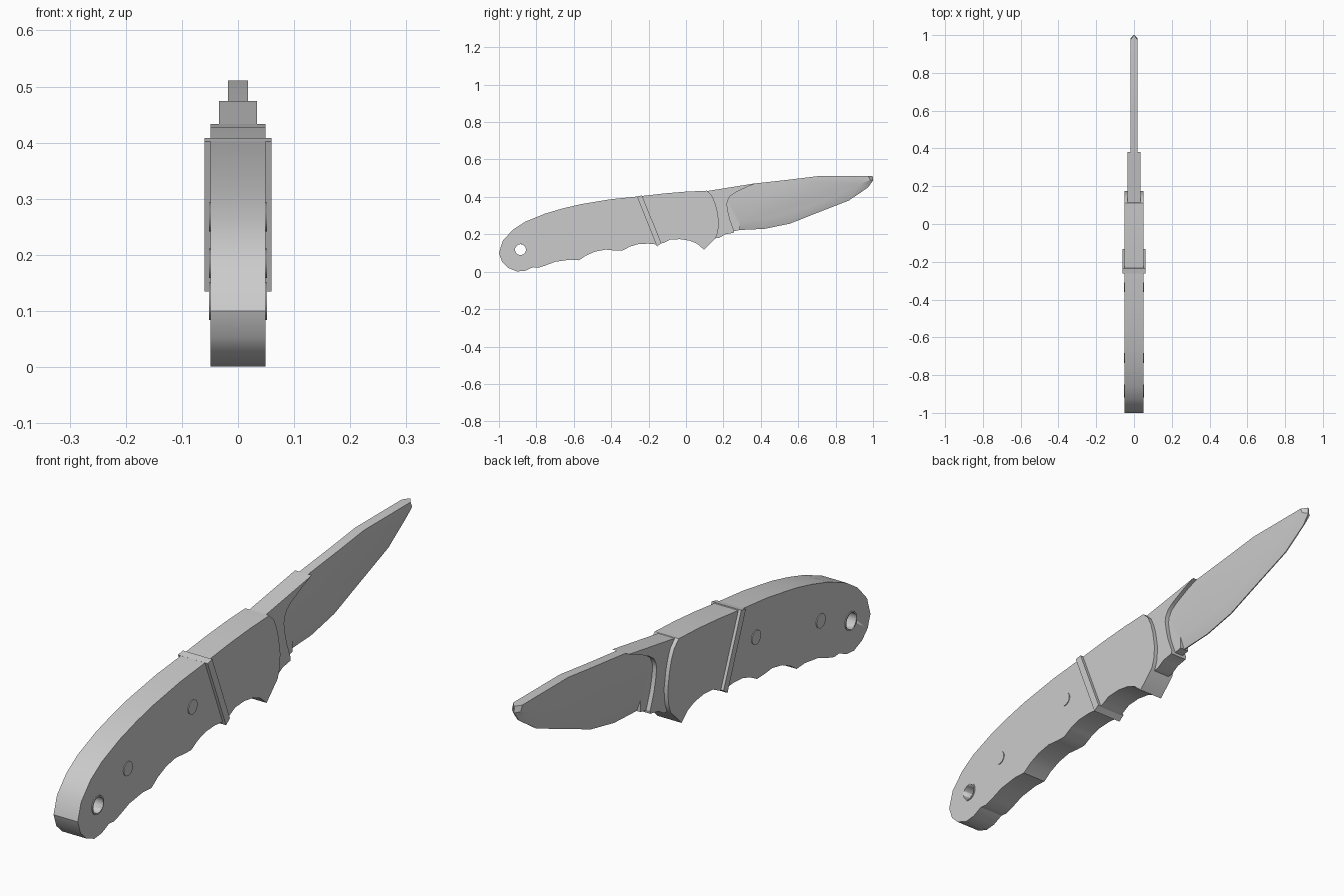
import bpy, bmesh, math
from mathutils import Matrix

cube = bpy.data.objects.get("Cube")
if cube:
    bpy.data.objects.remove(cube)

grey = bpy.data.materials.new("plain grey")
grey.use_nodes = True
colour = (0.6, 0.6, 0.6, 1)
grey.diffuse_color = colour
grey.node_tree.nodes["Principled BSDF"].inputs["Base Color"].default_value = colour


def finish(name, bm):
    """Turn a bmesh into a named object with smooth curves and sharp edges."""
    bmesh.ops.recalc_face_normals(bm, faces=bm.faces)
    mesh = bpy.data.meshes.new(name)
    bm.to_mesh(mesh)
    bm.free()
    mesh.materials.append(grey)
    obj = bpy.data.objects.new(name, mesh)
    bpy.context.collection.objects.link(obj)
    bpy.ops.object.select_all(action='DESELECT')
    obj.select_set(True)
    bpy.context.view_layer.objects.active = obj
    bpy.ops.object.shade_smooth_by_angle(angle=math.radians(30))
    return obj


def slab(name, outline, half):
    """Side profile of (y, z) points, extruded evenly to both sides."""
    bm = bmesh.new()
    face = bm.faces.new([bm.verts.new((-half, y, z)) for y, z in outline])
    out = bmesh.ops.extrude_face_region(bm, geom=[face])
    verts = [v for v in out["geom"] if isinstance(v, bmesh.types.BMVert)]
    bmesh.ops.translate(bm, verts=verts, vec=(2 * half, 0, 0))
    return finish(name, bm)


def pin(name, y, z, radius, half):
    """Cylinder running across the handle."""
    bm = bmesh.new()
    place = Matrix.Translation((0, y, z)) @ Matrix.Rotation(math.pi / 2, 4, 'Y')
    bmesh.ops.create_cone(bm, cap_ends=True, segments=32, radius1=radius,
                          radius2=radius, depth=2 * half, matrix=place)
    return finish(name, bm)


def cut(obj, cutter):
    mod = obj.modifiers.new("hole", 'BOOLEAN')
    mod.operation = 'DIFFERENCE'
    mod.solver = 'EXACT'
    mod.object = cutter
    bpy.context.view_layer.objects.active = obj
    bpy.ops.object.modifier_apply(modifier=mod.name)


# Rear grip with finger scallops
grip = slab("grip", [
    (-1, .10), (-.98, .165), (-.925, .225), (-.86, .267), (-.755, .31),
    (-.66, .338), (-.567, .36), (-.405, .387), (-.25, .403), (-.15, .145),
    (-.203, .15), (-.257, .147), (-.3, .134), (-.342, .112), (-.38, .113),
    (-.43, .118), (-.487, .107), (-.535, .086), (-.572, .061), (-.62, .064),
    (-.7, .053), (-.754, .032), (-.79, .021), (-.818, .024), (-.86, .005),
    (-.904, .001), (-.952, .021), (-.984, .053)], .049)

# Lanyard hole with a thin raised rim
rim = pin("lanyard_rim", -.885, .118, .034, .052)
hole = pin("hole_cutter", -.885, .118, .029, .2)
cut(grip, hole)
cut(grip, rim)
cut(rim, hole)
bpy.data.objects.remove(hole)

# Rivets
pin("front_rivet", -.335, .268, .026, .052)
pin("rear_rivet", -.71, .185, .026, .052)

# Slanted band between grip and bolster
slab("band", [(-.262, .402), (-.235, .408), (-.132, .152), (-.155, .135)], .06)

# Bolster with finger guard
slab("bolster", [
    (-.25, .403), (-.12, .418), (0, .428), (.112, .433), (.139, .406),
    (.155, .37), (.166, .33), (.176, .267), (.171, .214), (.16, .182),
    (.096, .118), (.059, .15), (.02, .166), (-.032, .174), (-.086, .171),
    (-.118, .155), (-.15, .145)], .049)

# Collar stepping down to the blade
slab("collar", [
    (.08, .425), (.112, .431), (.38, .474), (.33, .455), (.262, .422),
    (.235, .403), (.222, .38), (.219, .358), (.225, .32), (.235, .278),
    (.257, .219), (.255, .208), (.21, .2), (.176, .18), (.15, .178),
    (.1, .25)], .034)

# Blade: flat sides, then a bevel running down to a thin cutting edge
spine = [(.19, .205), (.19, .442), (.38, .473), (.56, .493), (.706, .511), (.975, .511)]
bevel = [(.985, .49), (.93, .468), (.824, .417), (.69, .358),
         (.556, .31), (.42, .283), (.289, .267)]
edge = [(1, .487), (.973, .45), (.87, .38), (.69, .31),
        (.556, .257), (.42, .229), (.289, .223)]
half = .018
bm = bmesh.new()
rows = []
for side in (-1, 1):
    back = [bm.verts.new((side * half, y, z)) for y, z in spine]
    line = [bm.verts.new((side * half, y, z)) for y, z in bevel]
    heel = bm.verts.new((side * half, *edge[-1]))
    thin = [bm.verts.new((side * .002, y, z)) for y, z in edge]
    tip = bm.verts.new((side * .002, .998, .511))
    bm.faces.new(back + line + [heel])
    for i in range(len(line) - 1):
        bm.faces.new((line[i], line[i + 1], thin[i + 1], thin[i]))
    bm.faces.new((back[-1], line[0], thin[0], tip))
    bm.faces.new((line[-1], heel, thin[-1]))
    rows.append([heel] + back + [tip] + thin + [heel])
for i in range(len(rows[0]) - 1):
    a, b = rows
    bm.faces.new((a[i], a[i + 1], b[i + 1], b[i]))
finish("blade", bm)
